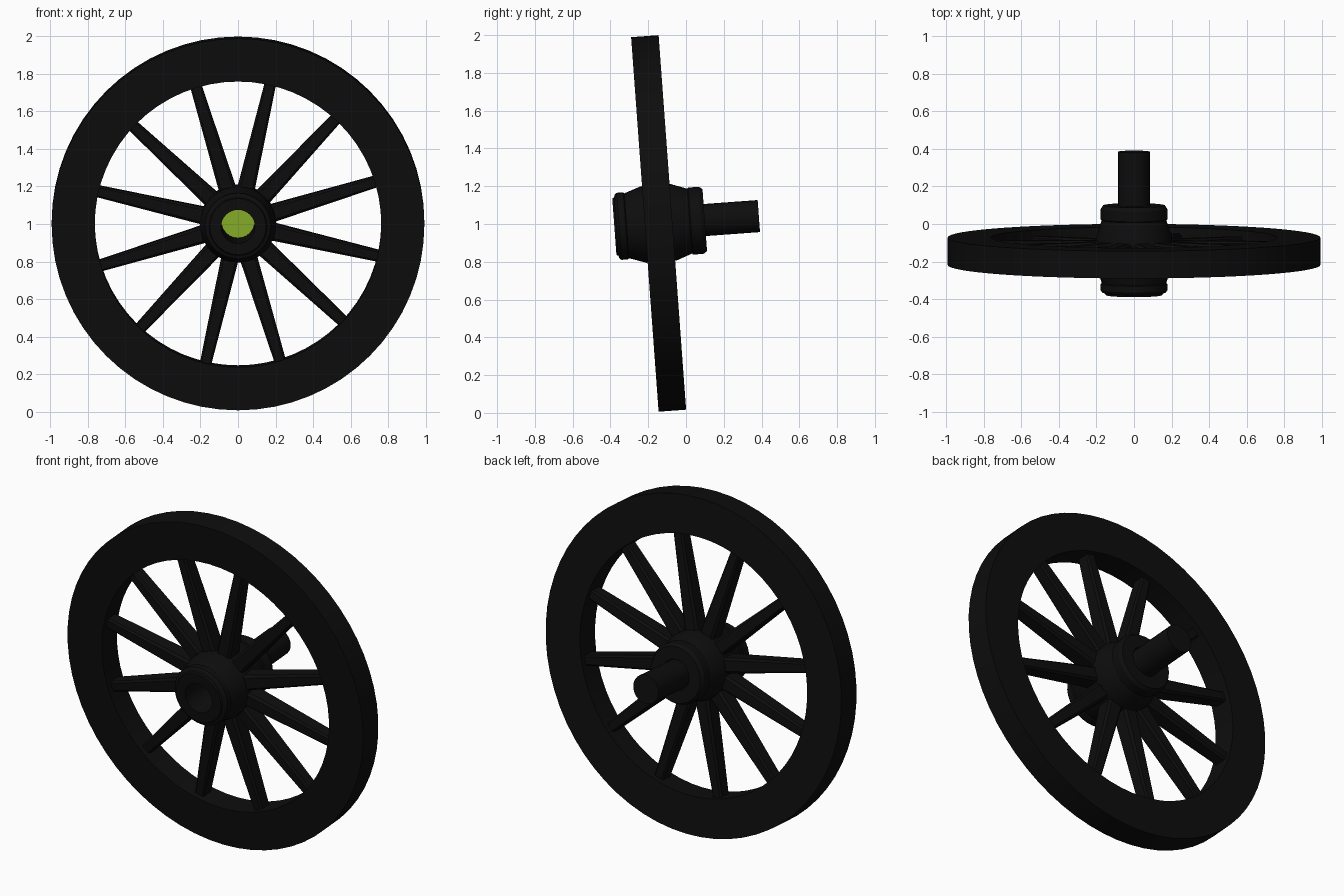
import bpy, math
from mathutils import Matrix

if "Cube" in bpy.data.objects:
    bpy.data.objects.remove(bpy.data.objects["Cube"])

def material(name, rgb):
    m = bpy.data.materials.new(name)
    m.diffuse_color = (*rgb, 1)
    m.use_nodes = True
    m.node_tree.nodes["Principled BSDF"].inputs["Base Color"].default_value = m.diffuse_color
    return m

BLACK = material("black", (0.004, 0.004, 0.004))
GREEN = material("green", (0.25, 0.44, 0.025))

# Wheel plane leans slightly; local z is the axle direction, pointing back
LEAN = math.radians(4.2)
WHEEL = Matrix.Translation((0, -0.145, 1.003)) @ Matrix.Rotation(LEAN - math.pi / 2, 4, 'X')

def add_mesh(name, verts, faces, mat):
    me = bpy.data.meshes.new(name)
    me.from_pydata(verts, [], faces)
    me.materials.append(mat)
    ob = bpy.data.objects.new(name, me)
    bpy.context.collection.objects.link(ob)
    ob.matrix_world = WHEEL
    bpy.ops.object.select_all(action='DESELECT')
    ob.select_set(True)
    bpy.context.view_layer.objects.active = ob
    bpy.ops.object.mode_set(mode='EDIT')
    bpy.ops.mesh.select_all(action='SELECT')
    bpy.ops.mesh.normals_make_consistent(inside=False)
    bpy.ops.object.mode_set(mode='OBJECT')
    bpy.ops.object.shade_smooth_by_angle(angle=math.radians(30))
    return ob

def lathe(name, profile, n, mat, closed=True):
    """Spin (radius, axial) points round the axle; open profiles get end caps."""
    p = len(profile)
    verts = [(r * math.cos(2 * math.pi * i / n), r * math.sin(2 * math.pi * i / n), z)
             for i in range(n) for r, z in profile]
    faces = [(i * p + j, ((i + 1) % n) * p + j, ((i + 1) % n) * p + (j + 1) % p, i * p + (j + 1) % p)
             for i in range(n) for j in range(p if closed else p - 1)]
    if not closed:
        faces += [[i * p for i in range(n)], [i * p + p - 1 for i in range(n)]]
    return add_mesh(name, verts, faces, mat)

# Rim
lathe("rim", [(0.764, -0.073), (0.994, -0.073), (0.994, 0.073), (0.764, 0.073)], 64, BLACK)

# Hub barrel with a raised band at each end and a bore through it
lathe("hub", [(0.09, -0.235), (0.15, -0.235), (0.155, -0.225), (0.17, -0.22), (0.178, -0.21),
              (0.178, -0.175), (0.172, -0.17), (0.203, -0.08), (0.203, 0.08), (0.172, 0.165),
              (0.178, 0.17), (0.178, 0.225), (0.165, 0.245), (0.09, 0.245)], 32, BLACK)

# Axle stub behind the hub, with a green disc closing the bore
lathe("axle", [(0.085, 0.17), (0.085, 0.532)], 24, BLACK, closed=False)
lathe("bore_disc", [(0.0895, 0.162), (0.0895, 0.170)], 24, GREEN, closed=False)

# Twelve tapered spokes with chamfered corners
def spoke(index):
    a = -math.radians(17 + 30 * index)
    verts = []
    for r, w, t in ((0.16, 0.047, 0.055), (0.78, 0.030, 0.040)):
        c = 0.3 * w
        for u, v in ((w, t - c), (w - c, t), (c - w, t), (-w, t - c),
                     (-w, c - t), (c - w, -t), (w - c, -t), (w, c - t)):
            verts.append((r * math.cos(a) - u * math.sin(a), r * math.sin(a) + u * math.cos(a), v))
    faces = [(i, (i + 1) % 8, 8 + (i + 1) % 8, 8 + i) for i in range(8)]
    faces += [list(range(8)), list(range(8, 16))]
    add_mesh(f"spoke_{index + 1}", verts, faces, BLACK)

for k in range(12):
    spoke(k)
